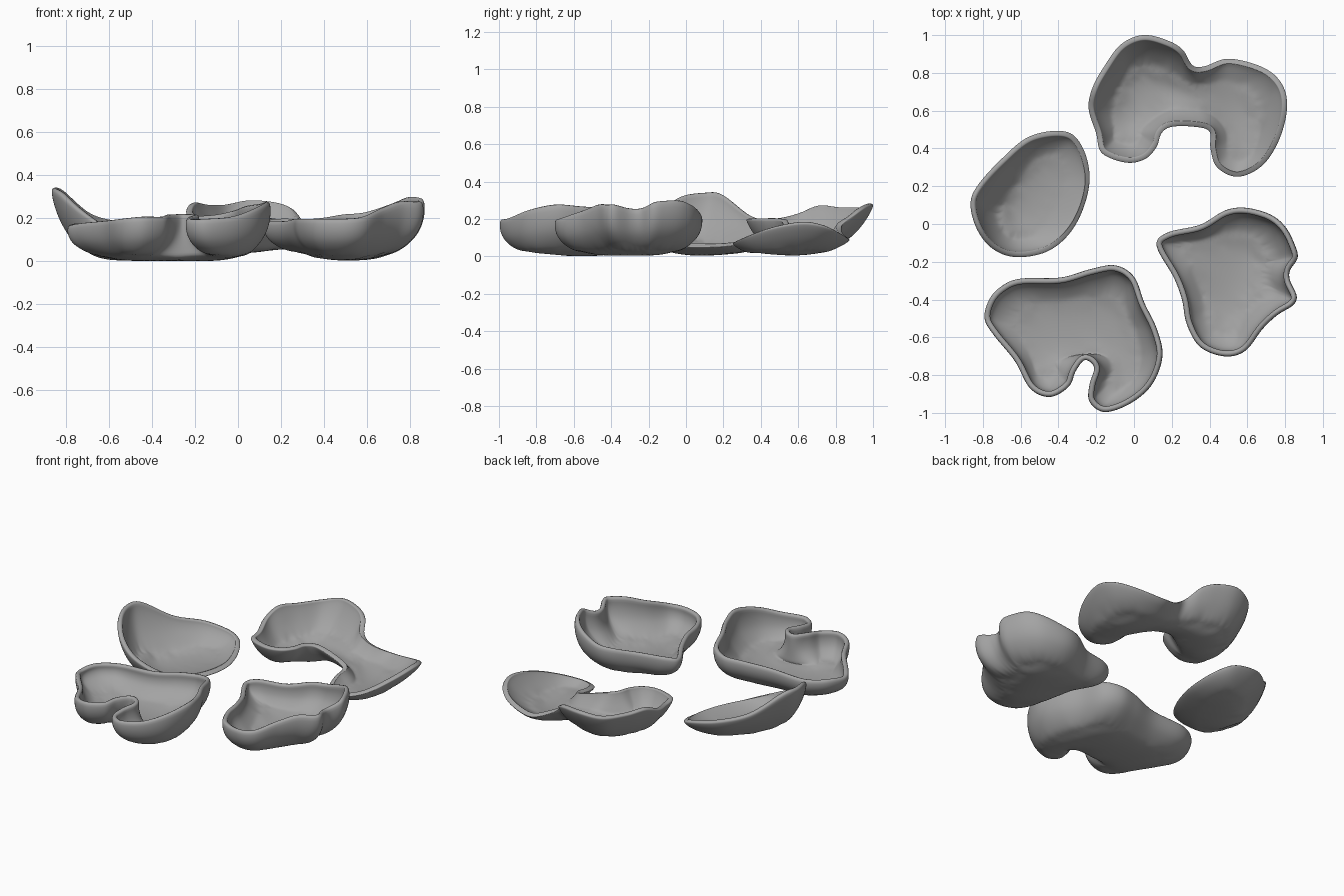
import bpy, bmesh
from math import sin, cos, acos
from mathutils import Vector
from mathutils.geometry import delaunay_2d_cdt

if "Cube" in bpy.data.objects:
    bpy.data.objects.remove(bpy.data.objects["Cube"])

grey = bpy.data.materials.new("dark_grey")
grey.diffuse_color = (0.37, 0.37, 0.37, 1)
grey.use_nodes = True
grey.node_tree.nodes["Principled BSDF"].inputs["Base Color"].default_value = grey.diffuse_color


def smooth_loop(pts, n=6):
    """Closed Catmull-Rom curve through the rim points."""
    p = [Vector(q) for q in pts]
    out = []
    for i in range(len(p)):
        a, b, c, d = (p[(i + k - 1) % len(p)] for k in range(4))
        for j in range(n):
            t = j / n
            out.append(0.5 * (2 * b + (c - a) * t + (2 * a - 5 * b + 4 * c - d) * t * t
                              + (3 * b - a - 3 * c + d) * t ** 3))
    return out


def nearest(spine, p):
    """Closest floor-spine point to p, measured in plan."""
    best, hit = 1e9, None
    for a, b in zip(spine, spine[1:]):
        ab = (b - a).xy
        t = max(0, min(1, (p - a).xy.dot(ab) / ab.length_squared))
        q = a.lerp(b, t)
        d = (p - q).xy.length
        if d < best:
            best, hit = d, q
    return hit


def shell(name, rim, spine, overhang=0.0, flare=0.0, rings=9, thick=0.03, inner_s=0.5):
    """Thin dish: rings sweep from a wavy rim towards a floor spine, then a smooth floor fill.
    overhang curls the rim inwards; flare makes the wall straighter."""
    rim = smooth_loop(rim)
    spine = smooth_loop(spine + spine[-2:0:-1], 5)
    spine = spine[:len(spine) // 2 + 1]
    foot = [nearest(spine, p) for p in rim]
    n = len(rim)
    for _ in range(6):
        foot = [(foot[i - 1] + foot[i] * 2 + foot[(i + 1) % n]) / 4 for i in range(n)]
    bm = bmesh.new()
    loops = []
    for k in range(rings):
        th = -overhang + (acos(inner_s) + overhang) * k / (rings - 1)
        s = cos(th)
        h = (1 - flare) * (1 - sin(th)) / (1 + sin(overhang)) + flare * s ** 2
        loop = []
        for p, f in zip(rim, foot):
            q = f.lerp(p, s * 1.01)
            q.z = f.z + (p.z - f.z) * h
            loop.append(bm.verts.new(q))
        loops.append(loop)
    for a, b in zip(loops, loops[1:]):
        for i in range(n):
            j = (i + 1) % n
            bm.faces.new((a[i], b[i], b[j], a[j]))
    # floor: triangulated grid inside the last ring
    last = loops[-1]
    plan = [v.co.xy for v in last]
    step = 0.035
    grid = [Vector((x * step, y * step)) for x in range(-28, 29) for y in range(-28, 29)]
    grid = [g for g in grid if min((g - q).length for q in plan) > step * 0.6]
    co, _, faces, orig, _, _ = delaunay_2d_cdt(
        plan + grid, [(i, (i + 1) % n) for i in range(n)], [list(range(n))], 1, 1e-5)
    verts, floor = {}, []
    for f in faces:
        for i in f:
            if i not in verts:
                ring = [o for o in orig[i] if o < n]
                if ring:
                    verts[i] = last[ring[0]]
                else:
                    p = co[i].to_3d()
                    verts[i] = bm.verts.new((p.x, p.y, nearest(spine, p).z))
                    floor.append(verts[i])
        vs = [verts[i] for i in f]
        if len(set(vs)) == 3:
            a, b, c = (v.co.xy for v in vs)
            if (b - a).cross(c - a) < 0:
                vs.reverse()
            bm.faces.new(vs)
    for _ in range(12):
        bmesh.ops.smooth_vert(bm, verts=floor + [v for l in loops[-4:] for v in l], factor=0.5,
                              use_axis_x=False, use_axis_y=False, use_axis_z=True)
    me = bpy.data.meshes.new(name)
    bm.to_mesh(me)
    bm.free()
    me.polygons.foreach_set("use_smooth", [True] * len(me.polygons))
    me.materials.append(grey)
    ob = bpy.data.objects.new(name, me)
    bpy.context.collection.objects.link(ob)
    sol = ob.modifiers.new("wall", 'SOLIDIFY')
    sol.thickness, sol.offset = thick, 1
    sub = ob.modifiers.new("round", 'SUBSURF')
    sub.levels = sub.render_levels = 1


# Two-lobed dish at the back
shell("back_shell", [
    (.05, 1.0, .28), (.18, .97, .27), (.26, .92, .24), (.31, .84, .18), (.375, .835, .13),
    (.5, .875, .09), (.68, .83, .12), (.78, .745, .16), (.81, .62, .18), (.77, .45, .15),
    (.68, .31, .1), (.55, .25, .07), (.44, .3, .08), (.405, .4, .1), (.4, .49, .12),
    (.32, .515, .15), (.2, .515, .19), (.145, .48, .2), (.12, .41, .2), (.06, .345, .2),
    (-.04, .325, .2), (-.17, .375, .2), (-.2, .48, .2), (-.24, .61, .23),
    (-.22, .72, .27), (-.16, .83, .26), (-.07, .95, .26)],
    [(-.04, .5, .03), (.02, .72, .03), (.25, .68, .05), (.52, .64, 0), (.57, .42, 0)], flare=.7)

# Oval dish on the left
shell("left_shell", [
    (-.365, .49, .14), (-.275, .41, .1), (-.235, .25, .06), (-.27, .08, .05),
    (-.35, -.06, .06), (-.47, -.15, .1), (-.63, -.175, .17), (-.75, -.13, .25),
    (-.83, -.03, .32), (-.865, .1, .34), (-.83, .2, .33), (-.7, .345, .22), (-.55, .465, .18)],
    [(-.62, .0, 0), (-.55, .12, 0), (-.47, .27, .01)], flare=.4)

# Notched dish at the front
shell("front_shell", [
    (-.79, -.5, .17), (-.765, -.4, .18), (-.7, -.33, .18), (-.6, -.29, .18), (-.39, -.285, .19),
    (-.23, -.24, .21), (-.1, -.22, .22), (0, -.28, .24), (.055, -.42, .26),
    (.12, -.555, .27), (.15, -.7, .28), (.095, -.85, .25), (-.02, -.95, .21),
    (-.155, -.995, .2), (-.235, -.94, .2), (-.235, -.85, .21), (-.21, -.76, .22),
    (-.26, -.72, .22), (-.31, -.78, .22), (-.345, -.86, .21), (-.445, -.915, .21),
    (-.55, -.87, .2), (-.63, -.725, .19), (-.74, -.59, .18)],
    [(-.48, -.72, 0), (-.5, -.52, 0), (-.28, -.5, 0), (-.1, -.52, 0), (-.05, -.78, 0)],
    overhang=.2)

# Frilled dish on the right
shell("right_shell", [
    (.12, -.115, .19), (.18, -.045, .2), (.35, -.005, .2), (.48, .07, .22), (.59, .085, .23),
    (.72, .05, .27), (.8, -.015, .3), (.85, -.11, .3), (.865, -.18, .29), (.825, -.245, .26),
    (.825, -.3, .26), (.86, -.38, .28), (.84, -.43, .28), (.76, -.48, .28), (.68, -.555, .25),
    (.59, -.67, .21), (.48, -.7, .2), (.35, -.65, .2), (.28, -.53, .2),
    (.255, -.4, .2), (.21, -.28, .19)],
    [(.36, -.14, .02), (.57, -.15, 0), (.58, -.3, 0), (.47, -.48, 0)], overhang=.2)
